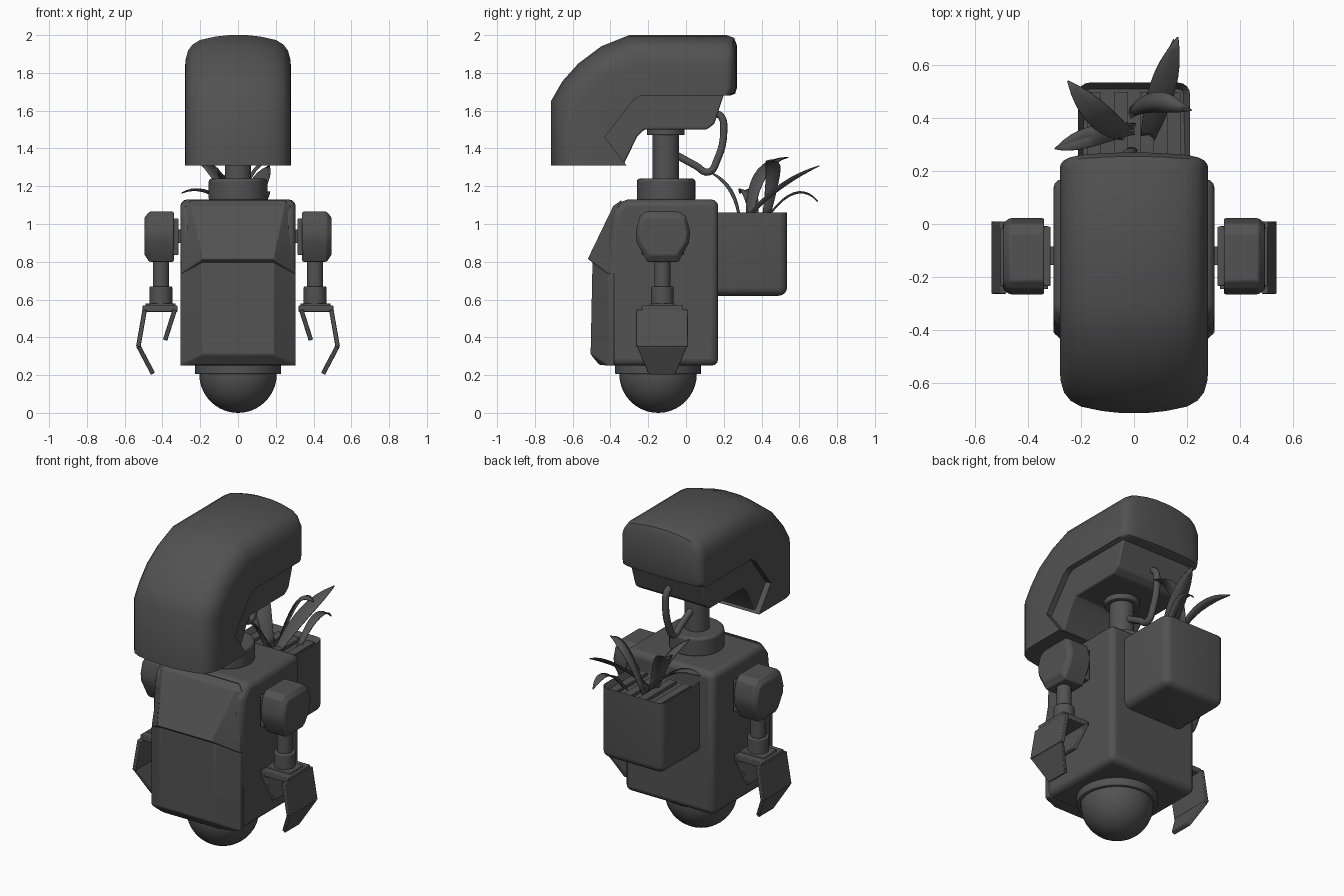
import bpy, bmesh, math
from mathutils import Vector

if "Cube" in bpy.data.objects:
    bpy.data.objects.remove(bpy.data.objects["Cube"])

mat = bpy.data.materials.new("dark grey")
mat.diffuse_color = (0.085, 0.085, 0.085, 1)
mat.use_nodes = True
mat.node_tree.nodes["Principled BSDF"].inputs["Base Color"].default_value = mat.diffuse_color


def finish(name, bm, bevel=0, segments=3, angle=35):
    bmesh.ops.recalc_face_normals(bm, faces=bm.faces)
    me = bpy.data.meshes.new(name)
    bm.to_mesh(me)
    bm.free()
    ob = bpy.data.objects.new(name, me)
    bpy.context.collection.objects.link(ob)
    me.materials.append(mat)
    if bevel:
        m = ob.modifiers.new("bevel", 'BEVEL')
        m.width, m.segments, m.limit_method = bevel, segments, 'ANGLE'
        m.angle_limit = math.radians(30)
    bpy.ops.object.select_all(action='DESELECT')
    bpy.context.view_layer.objects.active = ob
    ob.select_set(True)
    bpy.ops.object.shade_smooth_by_angle(angle=math.radians(angle))
    return ob


def hull(name, pts, bevel=0, segments=2, angle=25):
    bm = bmesh.new()
    for p in pts:
        bm.verts.new(p)
    r = bmesh.ops.convex_hull(bm, input=bm.verts)
    junk = {g for g in r["geom_interior"] + r["geom_unused"] if isinstance(g, bmesh.types.BMVert)}
    bmesh.ops.delete(bm, geom=list(junk), context='VERTS')
    bmesh.ops.dissolve_limit(bm, angle_limit=0.02, verts=bm.verts, edges=bm.edges)
    return finish(name, bm, bevel, segments, angle)


def box(name, x0, x1, y0, y1, z0, z1, bevel=0):
    return hull(name, [(x, y, z) for x in (x0, x1) for y in (y0, y1) for z in (z0, z1)], bevel)


def loft(name, rings, bevel=0, angle=35):
    """Bridge closed rings of equal length and cap both ends."""
    bm = bmesh.new()
    vs = [[bm.verts.new(p) for p in r] for r in rings]
    n = len(vs[0])
    for a, b in zip(vs, vs[1:]):
        for i in range(n):
            bm.faces.new((a[i], a[(i + 1) % n], b[(i + 1) % n], b[i]))
    bm.faces.new(vs[0])
    bm.faces.new(vs[-1])
    return finish(name, bm, bevel, 3, angle)


def cylinder(name, x, y, r, z0, z1, bevel=0.006):
    ring = [(x + r * math.cos(a * math.tau / 32), y + r * math.sin(a * math.tau / 32)) for a in range(32)]
    return loft(name, [[(*p, z) for p in ring] for z in (z0, z1)], bevel)


def mirrored(pts):
    return [(s * x, y, z) for x, y, z in pts for s in (-1, 1)]


# Rolling ball and its socket ring
bm = bmesh.new()
bmesh.ops.create_uvsphere(bm, u_segments=32, v_segments=20, radius=0.205)
bmesh.ops.translate(bm, verts=bm.verts, vec=(0, -0.148, 0.205))
finish("ball", bm)
cylinder("ball_ring", 0, -0.148, 0.228, 0.205, 0.26)

# Torso with chest hood and lower front panel
profile = [(0.17, 0.25), (0.17, 1.13), (-0.33, 1.13), (-0.39, 1.06), (-0.41, 0.9), (-0.41, 0.25)]
loft("torso", [[(x, y, z) for y, z in profile] for x in (-0.305, 0.305)], 0.035)
hull("lower_front_panel", mirrored([
    (0.305, -0.38, 0.25), (0.305, -0.41, 0.25), (0.305, -0.41, 0.74), (0.305, -0.38, 0.74),
    (0.19, -0.46, 0.255), (0.19, -0.505, 0.31), (0.19, -0.495, 0.8), (0.19, -0.38, 0.8)]), 0.006)
hull("chest_hood", mirrored([
    (0.305, -0.36, 0.73), (0.305, -0.412, 0.735), (0.19, -0.52, 0.815), (0.19, -0.36, 0.80),
    (0.245, -0.385, 1.095), (0.285, -0.36, 1.09), (0.25, -0.34, 1.128)]), 0.006)

# Neck
cylinder("neck_base", 0, -0.105, 0.155, 1.12, 1.24, 0.015)
cylinder("neck", 0, -0.107, 0.07, 1.2, 1.52)
cylinder("neck_flange", 0, -0.107, 0.1, 1.47, 1.51)

# Head shell: side profile points, each with its inward pull at the sides
shell = [((-0.715, 1.31), (0.15, 0)), ((-0.715, 1.65), (0.15, -0.03)), ((-0.655, 1.755), (0.14, -0.07)),
         ((-0.57, 1.85), (0.11, -0.10)), ((-0.45, 1.94), (0.08, -0.14)), ((-0.30, 2.0), (0.03, -0.16)),
         ((0.215, 2.0), (-0.02, -0.16)), ((0.255, 1.985), (-0.05, -0.15)), ((0.27, 1.945), (-0.055, -0.12)),
         ((0.27, 1.72), (-0.055, 0)), ((0.26, 1.69), (-0.05, 0)), ((0.235, 1.68), (-0.03, 0)),
         ((-0.24, 1.68), (0, 0)), ((-0.28, 1.655), (0, 0)), ((-0.43, 1.46), (0, 0)), ((-0.315, 1.31), (0, 0))]
half = [(0.28, 1), (0.277, 0.8), (0.265, 0.52), (0.24, 0.31), (0.2, 0.16), (0.12, 0.05), (0.05, 0)]
sections = [(-x, k) for x, k in half] + [(x, k) for x, k in reversed(half)]
loft("head_shell", [[(x, p[0] + k * d[0], p[1] + k * d[1]) for p, d in shell] for x, k in sections])

# Inner head block under the shell
inner = [(-0.33, 1.315), (-0.26, 1.46), (-0.22, 1.5), (0.11, 1.5), (0.15, 1.53), (0.205, 1.7),
         (-0.3, 1.7), (-0.46, 1.46)]
loft("inner_head", [[(x, y, z) for y, z in inner] for x in (-0.245, 0.245)], 0.01)

# Cable looping from head to neck
cu = bpy.data.curves.new("cable", 'CURVE')
cu.dimensions = '3D'
cu.bevel_depth, cu.bevel_resolution, cu.resolution_u = 0.02, 3, 6
path = [(0.14, 1.59), (0.185, 1.57), (0.2, 1.5), (0.165, 1.34), (0.12, 1.275), (0.05, 1.31), (-0.06, 1.37)]
sp = cu.splines.new('BEZIER')
sp.bezier_points.add(len(path) - 1)
for bp, (y, z) in zip(sp.bezier_points, path):
    bp.co = (0, y, z)
    bp.handle_left_type = bp.handle_right_type = 'AUTO'
cu.materials.append(mat)
bpy.context.collection.objects.link(bpy.data.objects.new("cable", cu))

# Planter on the back: rounded box with sunken top
bm = bmesh.new()
bmesh.ops.create_cube(bm, size=1)
for v in bm.verts:
    v.co = (v.co.x * 0.425, 0.345 + v.co.y * 0.38, 0.84 + v.co.z * 0.44)
edges = [e for e in bm.edges if min(v.co.z for v in e.verts) < 0.7 and max(v.co.y for v in e.verts) > 0.5]
bmesh.ops.bevel(bm, geom=edges, offset=0.045, segments=4, profile=0.5, affect='EDGES')
bm.normal_update()
top = [f for f in bm.faces if f.normal.z > 0.9]
bmesh.ops.inset_region(bm, faces=top, thickness=0.025)
bmesh.ops.translate(bm, verts=list({v for f in top for v in f.verts}), vec=(0, 0, -0.04))
finish("planter", bm)
for i in range(4):
    x = -0.15 + i * 0.1
    box("planter_slat", x - 0.025, x + 0.025, 0.2, 0.5, 1.01, 1.04)


# Leaves: tapered ribbons folded along the midrib
def leaf(pts, width, side):
    p0, p1, p2 = (Vector(p) for p in pts)
    c = 2 * p1 - (p0 + p2) / 2
    side = Vector(side).normalized()
    bm = bmesh.new()
    rows = []
    for i in range(11):
        t = i / 10
        p = (1 - t) ** 2 * p0 + 2 * t * (1 - t) * c + t * t * p2
        tan = ((1 - t) * (c - p0) + t * (p2 - c)).normalized()
        up = side.cross(tan).normalized()
        w = width * max(0.03, (0.45 + 1.1 * t) * (1 - t ** 3)) / 2
        rows.append([bm.verts.new(p + side * w * k + up * abs(k) * w * 0.3) for k in (-1, 0, 1)])
    for a, b in zip(rows, rows[1:]):
        for k in (0, 1):
            bm.faces.new((a[k], a[k + 1], b[k + 1], b[k]))
    m = finish("leaf", bm).modifiers.new("thickness", 'SOLIDIFY')
    m.thickness = 0.005


leaf([(0.05, 0.32, 1.02), (0.1, 0.49, 1.18), (0.165, 0.705, 1.31)], 0.11, (1, -0.25, 0))
leaf([(-0.02, 0.34, 1.02), (-0.12, 0.4, 1.25), (-0.25, 0.54, 1.355)], 0.11, (0.7, 0.7, 0))
leaf([(0.0, 0.36, 1.02), (-0.15, 0.335, 1.16), (-0.3, 0.285, 1.165)], 0.09, (0.1, 1, 0))
leaf([(-0.02, 0.42, 1.02), (0.08, 0.46, 1.29), (0.22, 0.43, 1.33)], 0.09, (-0.1, 1, 0))
leaf([(0.12, 0.42, 1.02), (0.14, 0.57, 1.16), (0.15, 0.7, 1.12)], 0.06, (1, 0, 0))
leaf([(0, 0.29, 1.02), (-0.04, 0.24, 1.19), (-0.11, 0.12, 1.28)], 0.07, (1, -0.3, 0))

# Arms
shoulder = [(-0.215, 1.065), (-0.035, 1.065), (0.0, 1.04), (0.022, 0.96), (0.015, 0.9), (-0.04, 0.80),
            (-0.205, 0.80), (-0.26, 0.9), (-0.266, 0.96), (-0.245, 1.04)]
for s in (-1, 1):
    pts = [(s * 0.34, y, z) for y, z in shoulder]
    pts += [(s * 0.47, y, z) for y, z in shoulder]
    pts += [(s * 0.495, -0.122 + (y + 0.122) * 0.88, 0.945 + (z - 0.945) * 0.75) for y, z in shoulder]
    hull("shoulder", pts, 0.006)
    box("shoulder_plate", s * 0.315, s * 0.345, -0.235, -0.01, 0.835, 1.03, 0.006)
    box("shoulder_pin", s * 0.29, s * 0.32, -0.155, -0.085, 0.9, 0.97)
    cylinder("upper_arm", s * 0.408, -0.125, 0.043, 0.64, 0.82)
    cylinder("forearm", s * 0.408, -0.125, 0.06, 0.56, 0.67)
    box("wrist", s * 0.33, s * 0.49, -0.19, -0.06, 0.555, 0.58, 0.004)
    box("palm", s * 0.32, s * 0.505, -0.235, -0.015, 0.535, 0.568, 0.004)

    # Claw plates: (x, z) ends with half widths in y
    def plate(name, a, b, wa, wb, t=0.012):
        d = Vector((b[0] - a[0], b[1] - a[1])).normalized()
        n = Vector((-d.y, d.x)) * t
        hull(name, [(s * (p[0] + k * n.x), -0.127 + j * w, p[1] + k * n.y)
                    for p, w in ((a, wa), (b, wb)) for k in (-1, 1) for j in (-1, 1)], 0.004)

    plate("outer_claw", (0.494, 0.545), (0.528, 0.35), 0.137, 0.137)
    plate("outer_claw_tip", (0.528, 0.355), (0.45, 0.207), 0.132, 0.07)
    plate("inner_claw", (0.335, 0.545), (0.386, 0.385), 0.12, 0.075)
